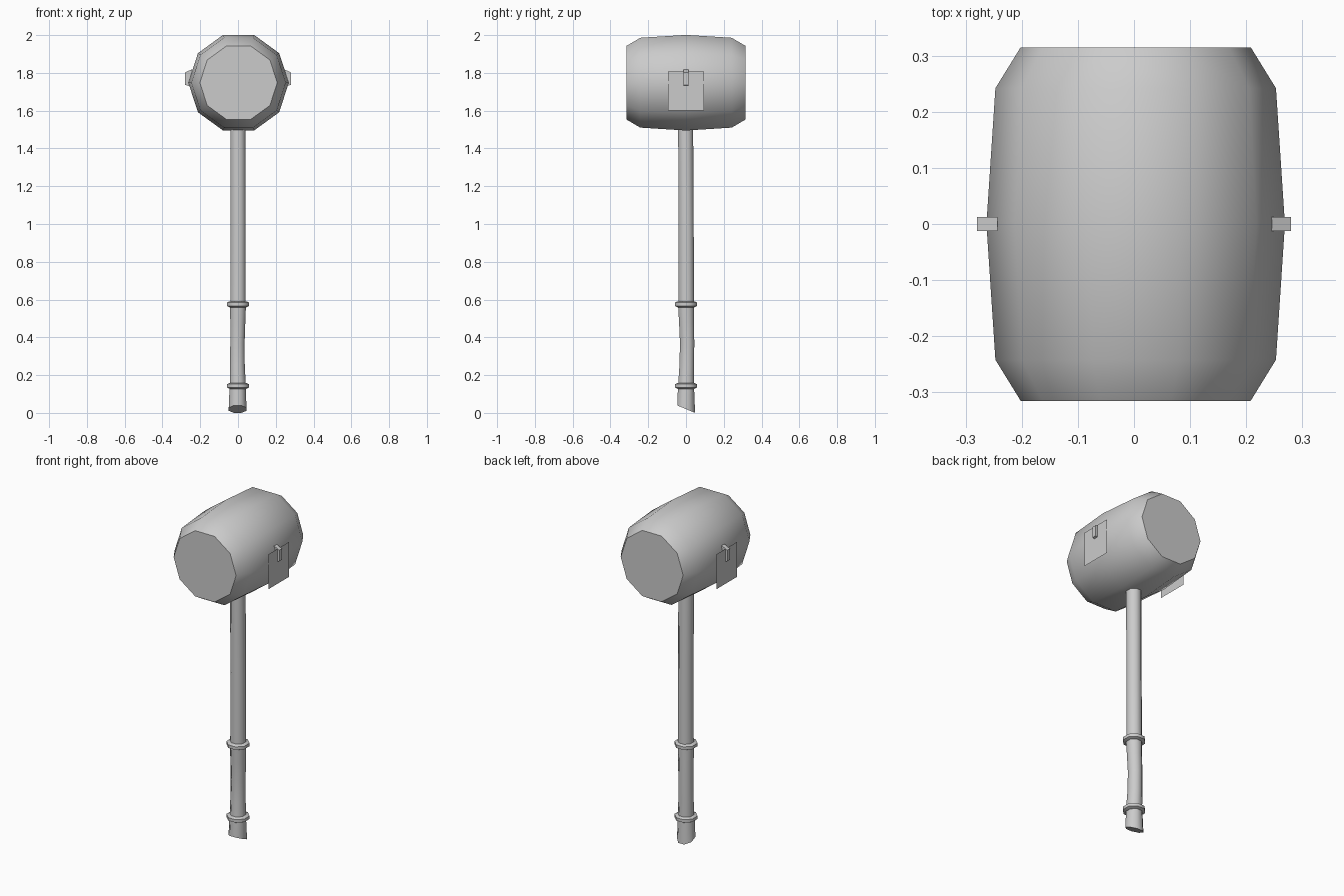
import bpy, bmesh, math
from mathutils import Vector

cube = bpy.data.objects.get("Cube")
if cube:
    bpy.data.objects.remove(cube, do_unlink=True)

grey = bpy.data.materials.new("plain_grey")
grey.use_nodes = True
GREY = (0.6, 0.6, 0.6, 1)
grey.diffuse_color = GREY
grey.node_tree.nodes["Principled BSDF"].inputs["Base Color"].default_value = GREY


def finish(name, bm, smooth=None):
    """Turn a bmesh into a named, coloured object."""
    bmesh.ops.recalc_face_normals(bm, faces=bm.faces)
    mesh = bpy.data.meshes.new(name)
    bm.to_mesh(mesh)
    bm.free()
    mesh.materials.append(grey)
    ob = bpy.data.objects.new(name, mesh)
    bpy.context.collection.objects.link(ob)
    if smooth:
        bpy.ops.object.select_all(action='DESELECT')
        ob.select_set(True)
        bpy.context.view_layer.objects.active = ob
        bpy.ops.object.shade_smooth_by_angle(angle=math.radians(smooth))
    return ob


def loft(name, rings, sides, place, smooth, turn=0.0):
    """Skin polygon rings; place(ring, cos, sin) gives each point."""
    bm = bmesh.new()
    loops = []
    for ring in rings:
        angles = [math.tau * (i + turn) / sides for i in range(sides)]
        loops.append([bm.verts.new(place(ring, math.cos(a), math.sin(a))) for a in angles])
    for low, high in zip(loops, loops[1:]):
        for i in range(sides):
            j = (i + 1) % sides
            bm.faces.new((low[i], low[j], high[j], high[i]))
    bm.faces.new(loops[0])
    bm.faces.new(loops[-1])
    return finish(name, bm, smooth)


# Barrel-shaped head, ten-sided along y: (y, radius)
HEAD_Z = 1.748
loft("mallet_head",
     [(-0.315, 0.205), (-0.242, 0.25), (0, 0.266), (0.242, 0.25), (0.315, 0.205)], 10,
     lambda r, c, s: Vector((0.003 + r[1] * c, r[0], HEAD_Z + r[1] * s)), 50)


def along_z(r, c, s):
    return Vector((r[1] * c + r[2], r[1] * s + r[3], r[0]))


# Slightly crooked shaft and grip: (z, radius, x shift, y shift)
loft("shaft",
     [(0.57, 0.044, 0, 0.002), (1.0, 0.043, 0.001, 0.001), (1.53, 0.043, 0, -0.002)],
     8, along_z, 50, 0.5)
loft("grip",
     [(0.13, 0.046, 0, 0), (0.25, 0.042, -0.003, 0.004), (0.37, 0.041, -0.003, 0.006),
      (0.48, 0.043, -0.001, 0.003), (0.58, 0.046, 0, 0)],
     8, along_z, 50, 0.5)

# Two rounded collars around the grip
for name, z in (("upper_collar", 0.575), ("lower_collar", 0.143)):
    loft(name,
         [(z - 0.016, 0.048, 0, 0), (z - 0.009, 0.063, 0, 0),
          (z + 0.009, 0.063, 0, 0), (z + 0.016, 0.048, 0, 0)],
         8, along_z, 60, 0.5)

# Butt end with a slanted cut at the bottom
butt = loft("butt_end", [(0.02, 0.051, -0.002, 0.001), (0.14, 0.046, -0.002, 0)],
            8, along_z, 50, 0.5)
for v in butt.data.vertices:
    if v.co.z < 0.1:
        v.co.z = max(0, 0.02 - 0.42 * v.co.y)

# Hanging tag and hooked peg on each side of the head
for side, label in ((1, "left"), (-1, "right")):
    bm = bmesh.new()
    x = side * 0.268
    corners = ((-0.095, 1.6), (0.095, 1.6), (0.095, 1.807), (-0.095, 1.807))
    bm.faces.new([bm.verts.new((x, y, z)) for y, z in corners])
    finish(label + "_tag", bm)

    bm = bmesh.new()
    profile = ((0.243, 1.82), (0.28, 1.802), (0.28, 1.737), (0.243, 1.725))
    face = bm.faces.new([bm.verts.new((side * px, -0.0125, pz)) for px, pz in profile])
    out = bmesh.ops.extrude_face_region(bm, geom=[face])
    bmesh.ops.translate(bm, vec=(0, 0.025, 0),
                        verts=[g for g in out["geom"] if isinstance(g, bmesh.types.BMVert)])
    finish(label + "_peg", bm)
